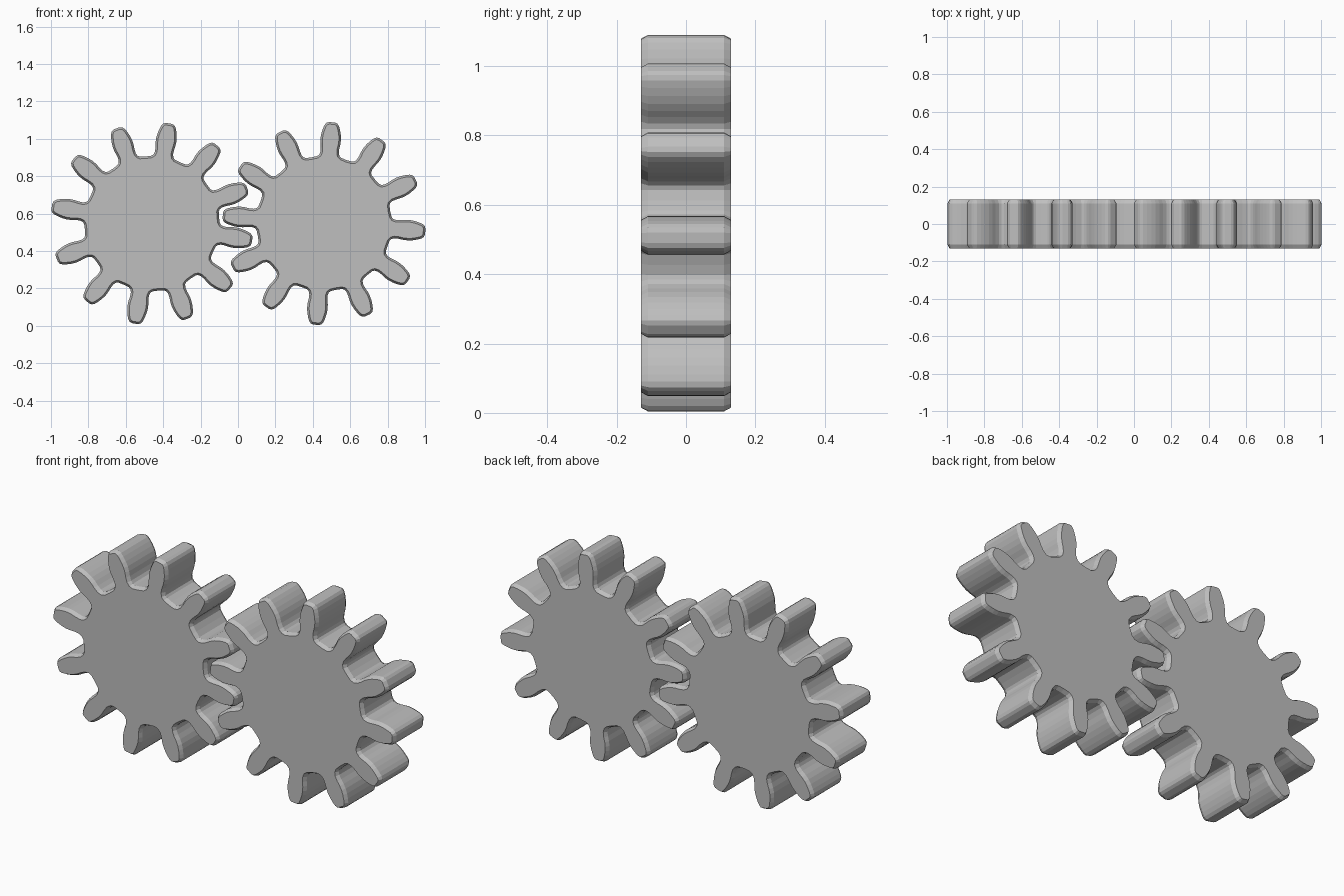
import bpy
import bmesh
from math import radians, sin, cos, pi
from mathutils import Vector

cube = bpy.data.objects.get("Cube")
if cube:
    bpy.data.objects.remove(cube, do_unlink=True)

# Single grey finish
grey = bpy.data.materials.new("plain_grey")
grey.use_nodes = True
colour = (0.52, 0.52, 0.52, 1)
grey.diffuse_color = colour
grey.node_tree.nodes["Principled BSDF"].inputs["Base Color"].default_value = colour

TEETH = 12
ROOT = 0.36
HALF_DEPTH = 0.13
# One flank of a tooth from root to tip: (distance from gear centre, half width)
FLANK = [(0.357, 0.064), (0.366, 0.054), (0.382, 0.049), (0.405, 0.050), (0.43, 0.054),
         (0.455, 0.055), (0.48, 0.052), (0.505, 0.046), (0.525, 0.039), (0.538, 0.029),
         (0.543, 0.015)]


def gear_outline(phase):
    """Anticlockwise outline of the gear around its own centre."""
    points = []
    for i in range(TEETH):
        angle = radians(phase) + i * 2 * pi / TEETH
        along = Vector((cos(angle), sin(angle)))
        across = Vector((-sin(angle), cos(angle)))
        points += [along * r - across * w for r, w in FLANK]
        points += [along * r + across * w for r, w in reversed(FLANK)]
        valley = angle + pi / TEETH
        points.append(Vector((cos(valley), sin(valley))) * ROOT)
    return points


def shrink(points, amount):
    """Move every outline point inward along its own normal."""
    result = []
    for i, p in enumerate(points):
        tangent = points[(i + 1) % len(points)] - points[i - 1]
        result.append(p + Vector((-tangent.y, tangent.x)).normalized() * amount)
    return result


def make_gear(name, x, z, phase):
    outline = gear_outline(phase)
    inner = shrink(outline, 0.011)
    # Rings from front to back, with a chamfer at each face
    rings = [(inner, -HALF_DEPTH), (outline, -HALF_DEPTH + 0.02),
             (outline, HALF_DEPTH - 0.02), (inner, HALF_DEPTH)]
    bm = bmesh.new()
    loops = [[bm.verts.new((p.x, y, p.y)) for p in pts] for pts, y in rings]
    for a, b in zip(loops, loops[1:]):
        for i in range(len(a)):
            j = (i + 1) % len(a)
            bm.faces.new((a[i], a[j], b[j], b[i]))
    bm.faces.new(loops[0])
    bm.faces.new(list(reversed(loops[-1])))
    bmesh.ops.recalc_face_normals(bm, faces=bm.faces)
    mesh = bpy.data.meshes.new(name)
    bm.to_mesh(mesh)
    bm.free()
    mesh.materials.append(grey)
    gear = bpy.data.objects.new(name, mesh)
    gear.location = (x, 0, z)
    bpy.context.collection.objects.link(gear)


# Two meshing gears side by side
make_gear("right_gear", -0.46, 0.547, 20.3)
make_gear("left_gear", 0.46, 0.547, 25.5)
